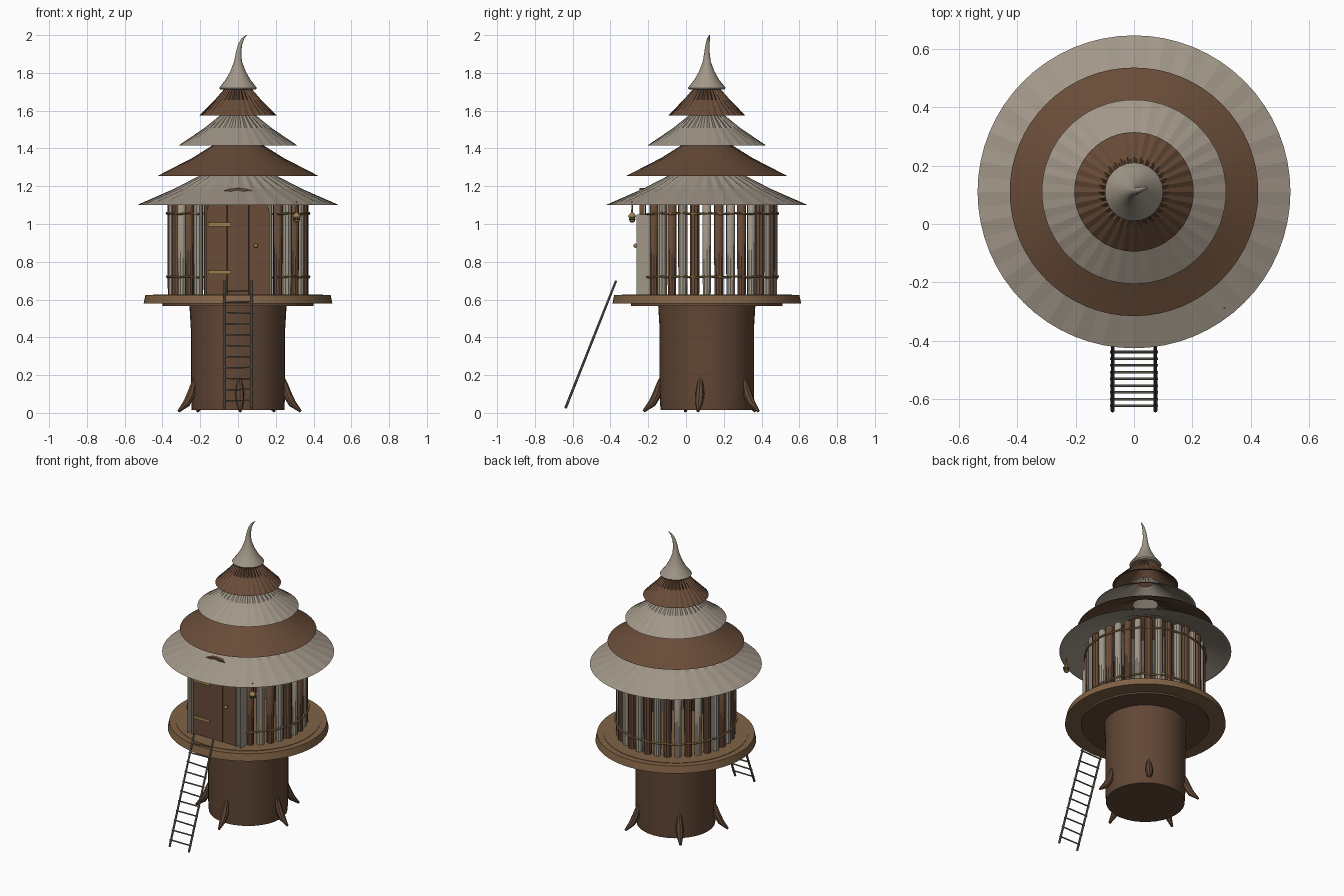
import bpy, bmesh, math, random
from mathutils import Vector

random.seed(4)
cube = bpy.data.objects.get("Cube")
if cube:
    bpy.data.objects.remove(cube, do_unlink=True)

CY = 0.11  # y of the hut's axis


def material(name, rgb):
    m = bpy.data.materials.new(name)
    m.use_nodes = True
    m.diffuse_color = (*rgb, 1)
    m.node_tree.nodes["Principled BSDF"].inputs["Base Color"].default_value = (*rgb, 1)
    return m


GREY = material("weathered grey wood", (0.36, 0.31, 0.25))
BROWN = material("brown wood", (0.14, 0.072, 0.04))
BARK = material("bark", (0.12, 0.063, 0.036))
TAN = material("tan deck wood", (0.22, 0.125, 0.06))
GOLD = material("gold rope and brass", (0.34, 0.22, 0.08))
LADDER = material("ladder wood", (0.17, 0.15, 0.115))
DARK = material("dark iron", (0.03, 0.025, 0.02))


def finish(name, bm, mat, smooth=True):
    bmesh.ops.recalc_face_normals(bm, faces=bm.faces)
    me = bpy.data.meshes.new(name)
    bm.to_mesh(me)
    bm.free()
    me.materials.append(mat)
    ob = bpy.data.objects.new(name, me)
    bpy.context.collection.objects.link(ob)
    if smooth:
        bpy.ops.object.select_all(action='DESELECT')
        ob.select_set(True)
        bpy.context.view_layer.objects.active = ob
        bpy.ops.object.shade_smooth_by_angle(angle=math.radians(35))
    return ob


def skin(bm, rings, cap=True, loop=False):
    """Bridge equal rings of points, optionally capping or closing them."""
    rows = [[bm.verts.new(p) for p in r] for r in rings]
    n = len(rows[0])
    for a, b in zip(rows, rows[1:] + (rows[:1] if loop else [])):
        for i in range(n):
            bm.faces.new((a[i], a[(i + 1) % n], b[(i + 1) % n], b[i]))
    if cap and not loop:
        bm.faces.new(rows[0])
        bm.faces.new(rows[-1])


def ring(r, z, n=48, x=0, y=CY, wave=0):
    return [(x + (r + wave * (-1) ** i) * math.cos(math.tau * i / n),
             y + (r + wave * (-1) ** i) * math.sin(math.tau * i / n), z) for i in range(n)]


def tube(bm, pts, radii, n=8):
    """Round rod following points."""
    pts = [Vector(p) for p in pts]
    rings = []
    for i, p in enumerate(pts):
        d = (pts[min(i + 1, len(pts) - 1)] - pts[max(i - 1, 0)]).normalized()
        side = d.cross(Vector((0, 0, 1)))
        side = side.normalized() if side.length > 0.01 else Vector((1, 0, 0))
        up = side.cross(d)
        rings.append([p + radii[i] * (side * math.cos(math.tau * k / n) + up * math.sin(math.tau * k / n))
                      for k in range(n)])
    skin(bm, rings)


def lathe(name, profile, mat, n=48, **kw):
    bm = bmesh.new()
    skin(bm, [ring(r, z, n, **kw) for r, z in profile])
    return finish(name, bm, mat)


def prism(bm, outline, y0, y1):
    """Extrude an x-z outline along y."""
    skin(bm, [[(x, y, z) for x, z in outline] for y in (y0, y1)])


def polar(r, deg, z):
    a = math.radians(deg)
    return (r * math.cos(a), CY + r * math.sin(a), z)


# Trunk and deck
lathe("trunk", [(0.245, 0.015), (0.25, 0.1), (0.25, 0.45), (0.258, 0.58)], BARK, 32)
lathe("deck_support", [(0.40, 0.567), (0.40, 0.58)], BROWN)
lathe("deck", [(0.5, 0.578), (0.49, 0.625)], TAN, 64)
lathe("deck_floor", [(0.45, 0.62), (0.45, 0.628)], TAN, 64)

# Tusk-shaped roots
bm = bmesh.new()
for deg in (272, 352, 55, 130, 200):
    tube(bm, [polar(r, deg, z) for r, z in
              ((0.24, 0.19), (0.25, 0.15), (0.263, 0.1), (0.29, 0.05), (0.335, 0.008))],
         (0.008, 0.017, 0.024, 0.021, 0.007))
finish("roots", bm, BARK)

# Wall posts in alternating colours, leaving the doorway open
for parity, mat, name in ((0, GREY, "grey_wall_posts"), (1, BROWN, "brown_wall_posts")):
    bm = bmesh.new()
    for i in range(parity, 34, 2):
        x, y, _ = polar(0.35, i * 360 / 34, 0)
        if y < CY and abs(x) < 0.19:
            continue
        r = random.uniform(0.022, 0.027)
        top = 1.13 + random.uniform(-0.01, 0.01)
        skin(bm, [ring(r * s, z, 10, x, y) for s, z in
                  ((0.95, 0.62), (1, 0.8), (1, top - 0.01), (0.7, top))])
    finish(name, bm, mat)

# Rope bands around the wall
bm = bmesh.new()
for z in (0.72, 1.055):
    degs = [-57 + i * 294 / 60 for i in range(61)]
    tube(bm, [polar(0.377, d, z + 0.003 * math.sin(d)) for d in degs], [0.006] * 61, 6)
finish("rope_bands", bm, GOLD)

# Stacked roof tiers: bottom radius, bottom z, top radius, top z, pleat depth
tiers = [(0.535, 1.10, 0.16, 1.275, 0.007, GREY), (0.425, 1.255, 0.09, 1.443, 0.002, BROWN),
         (0.315, 1.415, 0.06, 1.60, 0.004, GREY), (0.204, 1.575, 0.045, 1.74, 0.006, BROWN)]
for k, (r0, z0, r1, z1, wave, mat) in enumerate(tiers):
    bm = bmesh.new()
    mid, zm = r0 * 0.45 + r1 * 0.55, (z0 + z1) / 2
    skin(bm, [ring(r0, z0, 64), ring(mid, zm, 64, wave=wave), ring(r1, z1, 64, wave=wave),
              ring(r1 - 0.014, z1 - 0.01, 64), ring(mid - 0.016, zm - 0.008, 64),
              ring(r0 - 0.012, z0, 64)], loop=True)
    finish("roof_tier_%d" % (k + 1), bm, mat, smooth=(k == 1))

# Finial with a hooked tip
bm = bmesh.new()
skin(bm, [ring(r, z, 24, x, CY + x * 0.35) for x, z, r in
          ((0, 1.712, 0.094), (0, 1.72, 0.1), (0, 1.765, 0.065), (0, 1.81, 0.04), (0, 1.86, 0.021),
           (0.003, 1.91, 0.014), (0.011, 1.95, 0.011), (0.024, 1.98, 0.008), (0.044, 2.0, 0.003))])
finish("finial", bm, GREY)


# Arched door frame
def arch(w, h, base=0.625, spring=1.05, n=20):
    pts = [(w * math.cos(math.pi * i / n), spring + h * math.sin(math.pi * i / n)) for i in range(n + 1)]
    return [(w, base)] + pts + [(-w, base)]


bm = bmesh.new()
outer, inner = arch(0.2, 0.175), arch(0.168, 0.14)
for i in range(len(outer) - 1):
    prism(bm, [outer[i], outer[i + 1], inner[i + 1], inner[i]], -0.262, -0.19)
bmesh.ops.remove_doubles(bm, verts=bm.verts, dist=0.0001)
inside = [f for f in bm.faces if all(len(e.link_faces) > 2 for e in f.edges if abs(
    e.verts[0].co.y - e.verts[1].co.y) > 0.01)]
bmesh.ops.delete(bm, geom=inside, context='FACES_ONLY')
finish("door_frame", bm, GREY)

# Door planks trimmed to the arch
bm = bmesh.new()
for x0 in (-0.167, -0.0545, 0.058):
    xs = [x0 + 0.109 * i / 8 for i in range(9)]
    top = [(x, 1.05 + 0.14 * math.sqrt(max(0, 1 - (x / 0.168) ** 2))) for x in xs]
    prism(bm, [(xs[-1], 0.628), (xs[0], 0.628)] + top, -0.245, -0.22)
finish("door_planks", bm, BROWN, smooth=False)
bm = bmesh.new()
prism(bm, arch(0.167, 0.138, 0.628), -0.218, -0.212)
finish("door_backing", bm, DARK, smooth=False)

# Hinges and knob
bm = bmesh.new()
for z in (0.745, 0.998):
    prism(bm, [(-0.16, z - 0.01), (-0.036, z - 0.01), (-0.036, z + 0.01), (-0.16, z + 0.01)], -0.253, -0.244)
finish("door_hinges", bm, GOLD, smooth=False)
bm = bmesh.new()
bmesh.ops.create_uvsphere(bm, u_segments=12, v_segments=8, radius=0.011)
bmesh.ops.translate(bm, verts=bm.verts, vec=(0.095, -0.268, 0.885))
tube(bm, [(0.095, -0.24, 0.885), (0.095, -0.265, 0.885)], (0.005, 0.005))
finish("door_knob", bm, GOLD)

# Lantern hanging below the eaves
LX, LY = 0.31, -0.285
lathe("lantern", [(0.008, 1.008), (0.015, 1.014), (0.016, 1.035), (0.022, 1.038), (0.02, 1.046),
                  (0.006, 1.06), (0.003, 1.118)], GOLD, 10, x=LX, y=LY)
lathe("lantern_band", [(0.0175, 1.02), (0.0175, 1.03)], DARK, 10, x=LX, y=LY)

# Leaning ladder
foot, head = Vector((0, -0.638, 0.025)), Vector((0, -0.37, 0.70))
bm = bmesh.new()
for x in (-0.073, 0.073):
    off = Vector((x, 0, 0))
    tube(bm, [foot + off, head + off], (0.007, 0.006))
for i in range(11):
    p = foot.lerp(head, 0.06 + i * 0.086)
    tilt = random.uniform(-0.003, 0.003)
    tube(bm, [p + Vector((-0.082, 0, tilt)), p + Vector((0.082, 0, -tilt))], (0.0045, 0.0045), 6)
finish("ladder", bm, LADDER)
